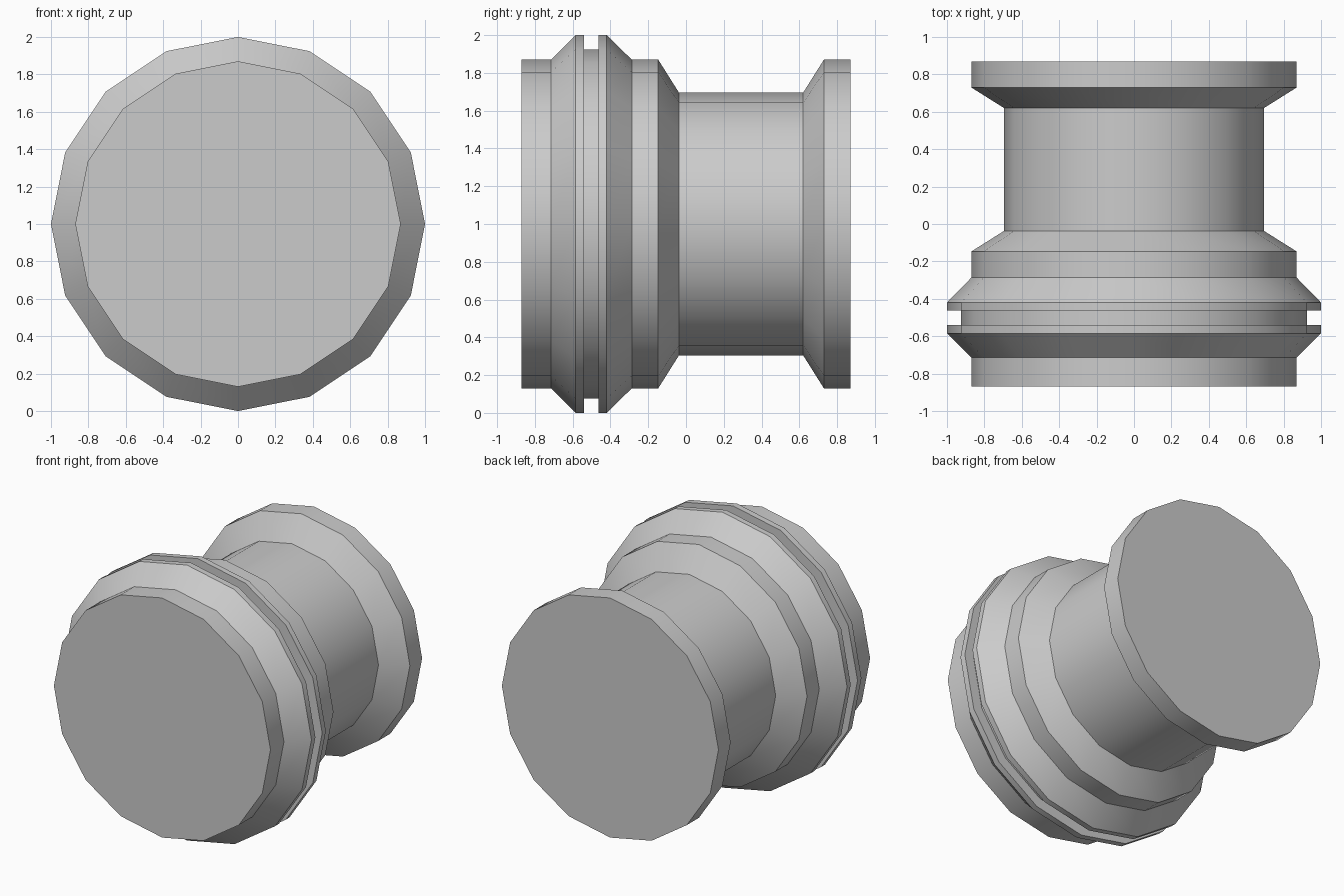
import bpy, bmesh, math

if "Cube" in bpy.data.objects:
    bpy.data.objects.remove(bpy.data.objects["Cube"])

SIDES = 16
CENTRE_Z = 1.0

# (y, radius) profile from the front cap to the back cap
profile = [
    (-0.87, 0.87), (-0.715, 0.87),                  # front rim
    (-0.585, 1.0), (-0.54, 1.0),                    # flange, front half
    (-0.54, 0.925), (-0.462, 0.925),                # groove
    (-0.462, 1.0), (-0.42, 1.0),                    # flange, back half
    (-0.287, 0.87), (-0.147, 0.87),                 # inner shoulder
    (-0.037, 0.695), (0.62, 0.695),                 # narrow barrel
    (0.73, 0.87), (0.87, 0.87),                     # back rim
]

# Lathe the profile around the y axis
bm = bmesh.new()
rings = []
for y, r in profile:
    angles = [2 * math.pi * i / SIDES for i in range(SIDES)]
    rings.append([bm.verts.new((r * math.cos(a), y, CENTRE_Z + r * math.sin(a)))
                  for a in angles])
for a, b in zip(rings, rings[1:]):
    for i in range(SIDES):
        j = (i + 1) % SIDES
        bm.faces.new((a[i], a[j], b[j], b[i]))

# Flat end caps
bm.faces.new(rings[0])
bm.faces.new(rings[-1])
bmesh.ops.recalc_face_normals(bm, faces=bm.faces)

mesh = bpy.data.meshes.new("grooved_spool")
bm.to_mesh(mesh)
bm.free()
spool = bpy.data.objects.new("grooved_spool", mesh)
bpy.context.collection.objects.link(spool)

# Smooth round the sides, sharp at the steps
bpy.context.view_layer.objects.active = spool
spool.select_set(True)
bpy.ops.object.shade_smooth_by_angle(angle=math.radians(30))
